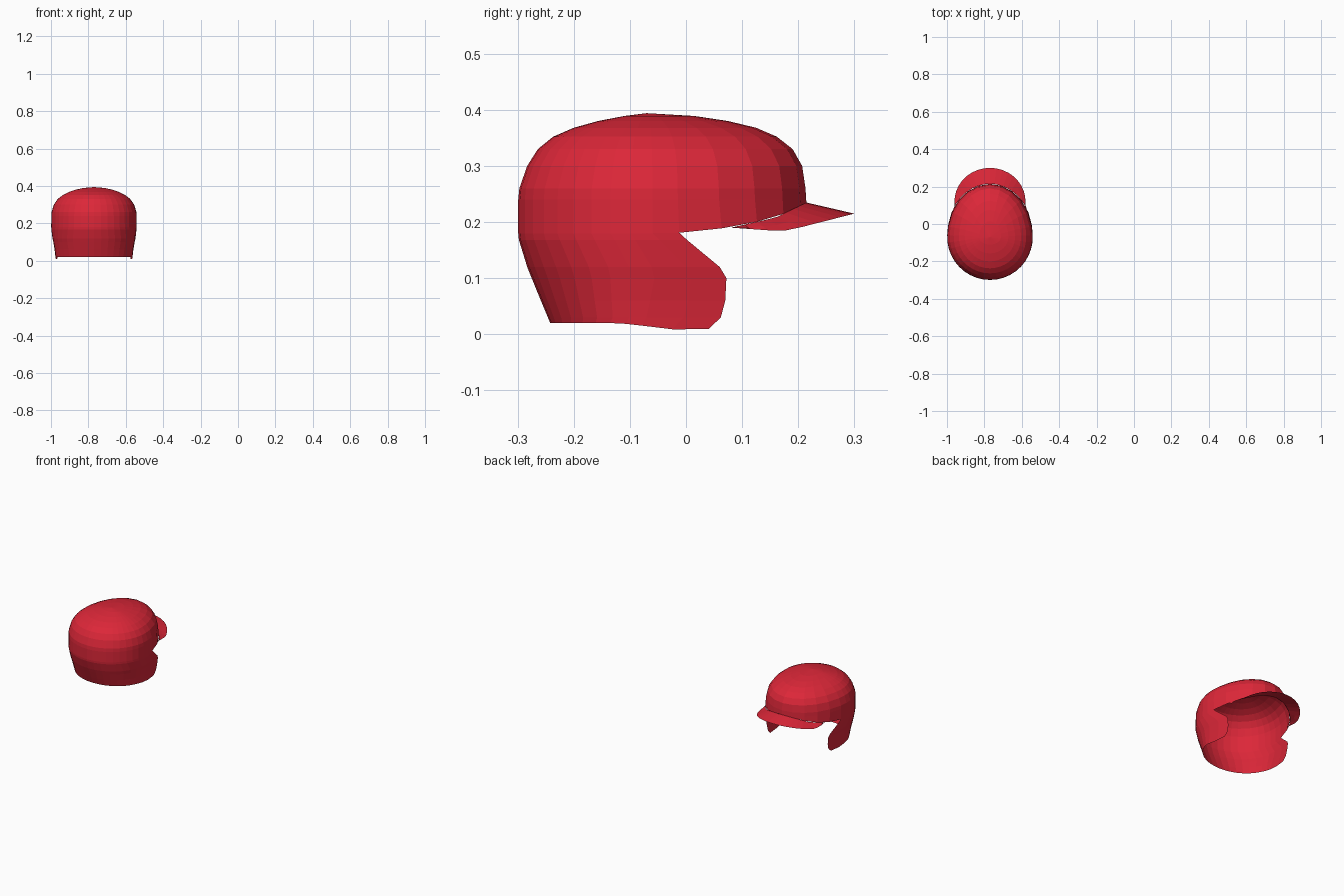
import bpy, bmesh, math

if "Cube" in bpy.data.objects:
    bpy.data.objects.remove(bpy.data.objects["Cube"])

CX, CY = -0.77, -0.07     # helmet axis in plan
NB, NF = 11, 10           # columns per back half, columns across the front


def interp(table, v, col=1):
    if v <= table[0][0]:
        return table[0][col]
    for a, b in zip(table, table[1:]):
        if v <= b[0]:
            return a[col] + (b[col] - a[col]) * (v - a[0]) / (b[0] - a[0])
    return table[-1][col]


# Height, back y, front y, half width
PROFILE = [
    (0.00, -0.235, 0.32, 0.204), (0.02, -0.242, 0.32, 0.206), (0.08, -0.267, 0.32, 0.213),
    (0.12, -0.283, 0.28, 0.222), (0.16, -0.297, 0.235, 0.228), (0.21, -0.302, 0.216, 0.230),
    (0.26, -0.297, 0.213, 0.227), (0.30, -0.283, 0.207, 0.215), (0.33, -0.264, 0.190, 0.194),
    (0.352, -0.237, 0.162, 0.166), (0.368, -0.200, 0.125, 0.134), (0.380, -0.157, 0.075, 0.098),
    (0.389, -0.110, 0.015, 0.058), (0.394, -0.07, -0.07, 0.0)]
# Lower rim of the cap and of the skirt, as z along y
CAP_RIM = [(-0.02, 0.180), (0.04, 0.187), (0.08, 0.190), (0.16, 0.208), (0.215, 0.235)]
SKIRT_RIM = [(-0.12, 0.02), (-0.03, 0.01), (0.02, 0.0), (0.04, 0.009)]
# Front edge of the ear flaps, as z and y
FLAP = [(0.168, 0.002), (0.12, 0.06), (0.10, 0.072), (0.06, 0.070), (0.03, 0.062)]


def shell_point(phi, z, rim=None):
    for _ in range(6 if rim else 1):
        back, front, half = (interp(PROFILE, z, c) for c in (1, 2, 3))
        c = math.cos(phi)
        y = CY - c * ((CY - back) if c > 0 else (front - CY))
        if rim:
            z = interp(rim, y)
    return (CX + half * math.sin(phi), y, z)


def phi_at(y, z):
    return math.acos(-(y - CY) / (interp(PROFILE, z, 2) - CY))


def finish(bm, name, mat):
    bmesh.ops.recalc_face_normals(bm, faces=bm.faces)
    mesh = bpy.data.meshes.new(name)
    bm.to_mesh(mesh)
    bm.free()
    mesh.materials.append(mat)
    obj = bpy.data.objects.new(name, mesh)
    bpy.context.collection.objects.link(obj)
    return obj


def bridge(bm, a, b, closed=False):
    n = len(a)
    for i in range(n if closed else n - 1):
        j = (i + 1) % n
        bm.faces.new((a[i], a[j], b[j], b[i]))


red = bpy.data.materials.new("red_plastic")
red.diffuse_color = (0.72, 0.02, 0.04, 1)
red.use_nodes = True
red.node_tree.nodes["Principled BSDF"].inputs["Base Color"].default_value = red.diffuse_color

# Shell: closed cap rings, then an open skirt that ends in the ear flaps
bm = bmesh.new()
edge = phi_at(-0.012, 0.18)
back_cols = [k / NB for k in range(-NB, NB + 1)]
front_phis = [edge + (2 * math.pi - 2 * edge) * k / NF for k in range(1, NF)]
phis = [edge * k for k in back_cols] + front_phis


def row(angles, z, rim=None):
    return [bm.verts.new(shell_point(p, z, rim)) for p in angles]


rim_row = row(phis, 0.19, CAP_RIM)
previous = rim_row
for z in [0.24] + [p[0] for p in PROFILE[6:-1]]:
    ring = row(phis, z)
    bridge(bm, previous, ring, True)
    previous = ring
crown = bm.verts.new((CX, CY, PROFILE[-1][0]))
for i, v in enumerate(previous):
    bm.faces.new((v, previous[(i + 1) % len(previous)], crown))

previous = rim_row[:2 * NB + 1]
for z, y in FLAP:
    ring = row([phi_at(y, z) * k for k in back_cols], z)
    bridge(bm, previous, ring)
    previous = ring
end = phi_at(0.04, 0.01)
bridge(bm, previous, row([end * k for k in back_cols], 0.015, SKIRT_RIM))
finish(bm, "helmet_shell", red)

# Brim: lofted from the cap rim out to a rounded, slightly drooping edge
BRIM_Z = [(0.08, 0.190), (0.15, 0.185), (0.18, 0.185), (0.21, 0.192), (0.30, 0.215)]
bm = bmesh.new()
start = phi_at(0.08, 0.19)
inner, middle, outer = [], [], []
for k in range(21):
    t = k / 10 - 1
    a = shell_point(math.pi - t * (math.pi - start), 0.2, CAP_RIM)
    ang = math.radians(102) * t
    y = 0.12 + 0.18 * math.cos(ang)
    b = (CX + 0.19 * math.sin(ang), y, interp(BRIM_Z, y))
    inner.append(bm.verts.new(a))
    middle.append(bm.verts.new([(p + q) / 2 for p, q in zip(a, b)]))
    outer.append(bm.verts.new(b))
bridge(bm, inner, middle)
bridge(bm, middle, outer)
finish(bm, "brim", red)
